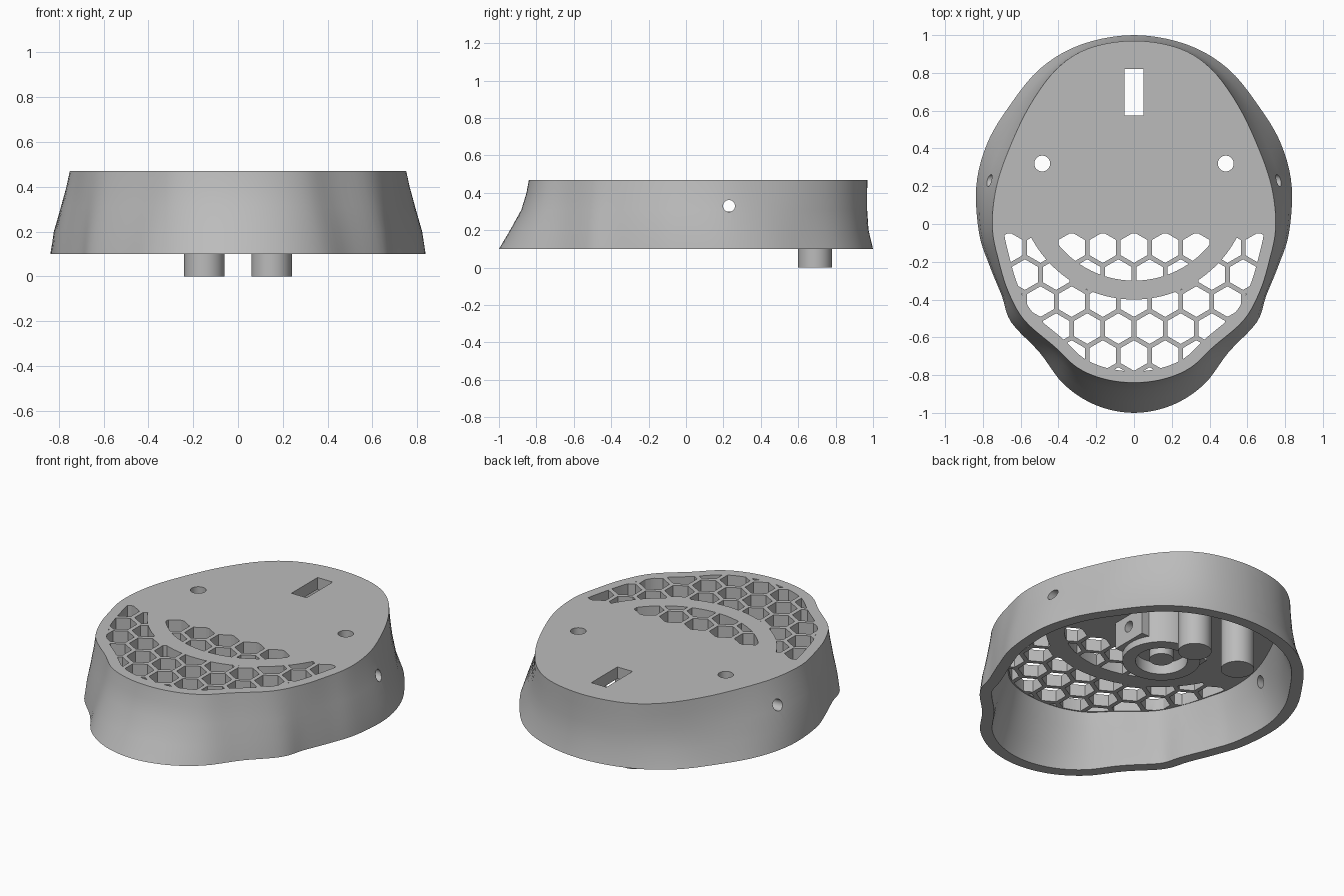
import bpy, bmesh, math
from mathutils import Vector, Matrix

if "Cube" in bpy.data.objects:
    bpy.data.objects.remove(bpy.data.objects["Cube"], do_unlink=True)

grey = bpy.data.materials.new("plain_grey")
grey.use_nodes = True
grey.diffuse_color = (0.5, 0.5, 0.5, 1)
grey.node_tree.nodes["Principled BSDF"].inputs["Base Color"].default_value = (0.5, 0.5, 0.5, 1)

BASE, TOP, CEILING, WALL = 0.1, 0.47, 0.4, 0.065
AXLE_Y, AXLE_Z = 0.23, 0.33

# Half outlines, back to front, of the upper plate and the lower rim
plate_half = [(0, .97), (.24, .93), (.41, .82), (.55, .63), (.66, .40), (.73, .19), (.75, -.02),
              (.715, -.2), (.665, -.36), (.58, -.51), (.42, -.65), (.30, -.76), (.16, -.82), (0, -.84)]
rim_half = [(0, 1), (.28, .95), (.50, .82), (.67, .61), (.78, .42), (.835, .2), (.82, -.05),
            (.765, -.22), (.70, -.38), (.65, -.52), (.50, -.68), (.37, -.85), (.20, -.96), (0, -1)]


def outline(half, steps=5):
    """Mirror a half outline and smooth it with a Catmull-Rom curve."""
    pts = [Vector(p) for p in half]
    pts += [Vector((-p.x, p.y)) for p in reversed(pts[1:-1])]
    n, out = len(pts), []
    for i in range(n):
        a, b, c, d = (pts[(i + k) % n] for k in (-1, 0, 1, 2))
        for s in range(steps):
            t = s / steps
            out.append(0.5 * (2 * b + (c - a) * t + (2 * a - 5 * b + 4 * c - d) * t * t
                              + (3 * b - a - 3 * c + d) * t ** 3))
    return out


def inset(loop, dist):
    n, out = len(loop), []
    for i, p in enumerate(loop):
        t = (loop[(i + 1) % n] - loop[i - 1]).normalized()
        out.append(p + Vector((t.y, -t.x)) * dist)
    return out


def make(name, bm):
    bmesh.ops.recalc_face_normals(bm, faces=bm.faces)
    mesh = bpy.data.meshes.new(name)
    bm.to_mesh(mesh)
    bm.free()
    mesh.materials.append(grey)
    ob = bpy.data.objects.new(name, mesh)
    bpy.context.collection.objects.link(ob)
    return ob


def add_loft(bm, rings):
    """Skin a stack of (loop, z) rings and cap both ends."""
    rows = [[bm.verts.new((p[0], p[1], z)) for p in loop] for loop, z in rings]
    n = len(rows[0])
    for low, high in zip(rows, rows[1:]):
        for i in range(n):
            j = (i + 1) % n
            bm.faces.new((low[i], low[j], high[j], high[i]))
    bm.faces.new(rows[0])
    bm.faces.new(rows[-1])


def loft(name, rings):
    bm = bmesh.new()
    add_loft(bm, rings)
    return make(name, bm)


def circle(x, y, r, n=48, start=0.0):
    return [Vector((x + r * math.cos(start + math.tau * i / n),
                    y + r * math.sin(start + math.tau * i / n))) for i in range(n)]


def box_loop(x0, x1, y0, y1):
    return [Vector(p) for p in ((x0, y0), (x1, y0), (x1, y1), (x0, y1))]


def prism(name, loop, z0, z1):
    return loft(name, [(loop, z0), (loop, z1)])


def boolean(ob, cutter, operation="DIFFERENCE", keep=False):
    cutter.hide_render = True
    mod = ob.modifiers.new("cut", "BOOLEAN")
    mod.operation, mod.object, mod.solver = operation, cutter, "EXACT"
    graph = bpy.context.evaluated_depsgraph_get()
    mesh = bpy.data.meshes.new_from_object(ob.evaluated_get(graph))
    ob.modifiers.clear()
    ob.data = mesh
    if not keep:
        bpy.data.objects.remove(cutter, do_unlink=True)


# Outer wall: the lean from rim to plate differs at front, sides and back
plate, rim = outline(plate_half), outline(rim_half)
side_lean = (0, .15, .5, .8, 1)
front_lean = (0, .37, .75, .92, 1)
back_lean = (0, .8, 1.05, 1.05, 1)
levels = (BASE, .2, .31, .4, TOP)
rings = []
for k, z in enumerate(levels):
    loop = []
    for low, high in zip(rim, plate):
        w = min(1, low.y ** 2)
        end = front_lean[k] if low.y < 0 else back_lean[k]
        loop.append(low.lerp(high, side_lean[k] * (1 - w) + end * w))
    rings.append((loop, z))
shell = loft("mask_shell", rings)

# Hollow underside that follows the wall
hollow = [(inset(loop, WALL), z) for loop, z in rings[:-1]]
hollow.insert(0, (hollow[0][0], BASE - 0.05))
boolean(shell, loft("hollow_cutter", hollow))

# Honeycomb vents, kept inside the edge and out of a curved band
pitch = 0.165
row_step = pitch * math.sqrt(3) / 2
bm = bmesh.new()
for row in range(6):
    for col in range(-5, 6):
        x = (col + 0.5 * (row % 2)) * pitch
        hexagon = circle(x, -0.125 - row * row_step, 0.081, 6, math.pi / 6)
        add_loft(bm, [(hexagon, 0.34), (hexagon, 0.55)])
vents = make("vent_cutter", bm)
boolean(vents, prism("vent_region", inset(plate, 0.06), 0.3, 0.6), "INTERSECT")
boolean(vents, prism("vent_limit", box_loop(-1, 1, -0.05, 1), 0.2, 0.7))
band = prism("vent_band", circle(0, .215, .615, 96), 0.2, 0.7)
boolean(band, prism("band_core", circle(0, .215, .515, 96), 0.1, 0.8))
boolean(vents, band)
boolean(shell, vents)

# Slot and two round holes through the plate
boolean(shell, prism("slot_cutter", box_loop(-.05, .05, .575, .82), 0.3, 0.6))
for side in (-1, 1):
    boolean(shell, prism("hole_cutter", circle(side * .486, .32, .042, 32), 0.3, 0.6))

# Round hub housing under the plate, with a recess and a central pin
housing = prism("hub_housing", circle(0, AXLE_Y, .21, 64), 0.2, 0.42)
boolean(housing, prism("recess_cutter", circle(0, AXLE_Y, .14), 0.1, 0.27))
pin = prism("hub_pin", circle(0, AXLE_Y, .065, 32), 0.21, 0.3)
parts = [shell, housing, pin]

# Axle lugs and round posts on both sides
lugs = []
for side, label in ((1, "left"), (-1, "right")):
    edges = sorted((side * .165, side * .23))
    lugs.append(prism(label + "_lug", box_loop(*edges, .12, .34), 0.24, 0.42))
    parts.append(prism(label + "_post", circle(side * .15, .69, .09), 0, 0.42))
parts += lugs

# One axle bore passes through walls, lugs and housing
axle = prism("axle_cutter", circle(0, 0, .032, 32), -1.2, 1.2)
axle.data.transform(Matrix.Translation((0, AXLE_Y, AXLE_Z)) @ Matrix.Rotation(math.pi / 2, 4, "Y"))
for ob in [shell, housing] + lugs:
    boolean(ob, axle, keep=True)
bpy.data.objects.remove(axle, do_unlink=True)

# Smooth walls with crisp edges
for ob in parts:
    bpy.ops.object.select_all(action="DESELECT")
    ob.select_set(True)
    bpy.context.view_layer.objects.active = ob
    bpy.ops.object.shade_smooth_by_angle(angle=math.radians(30))
